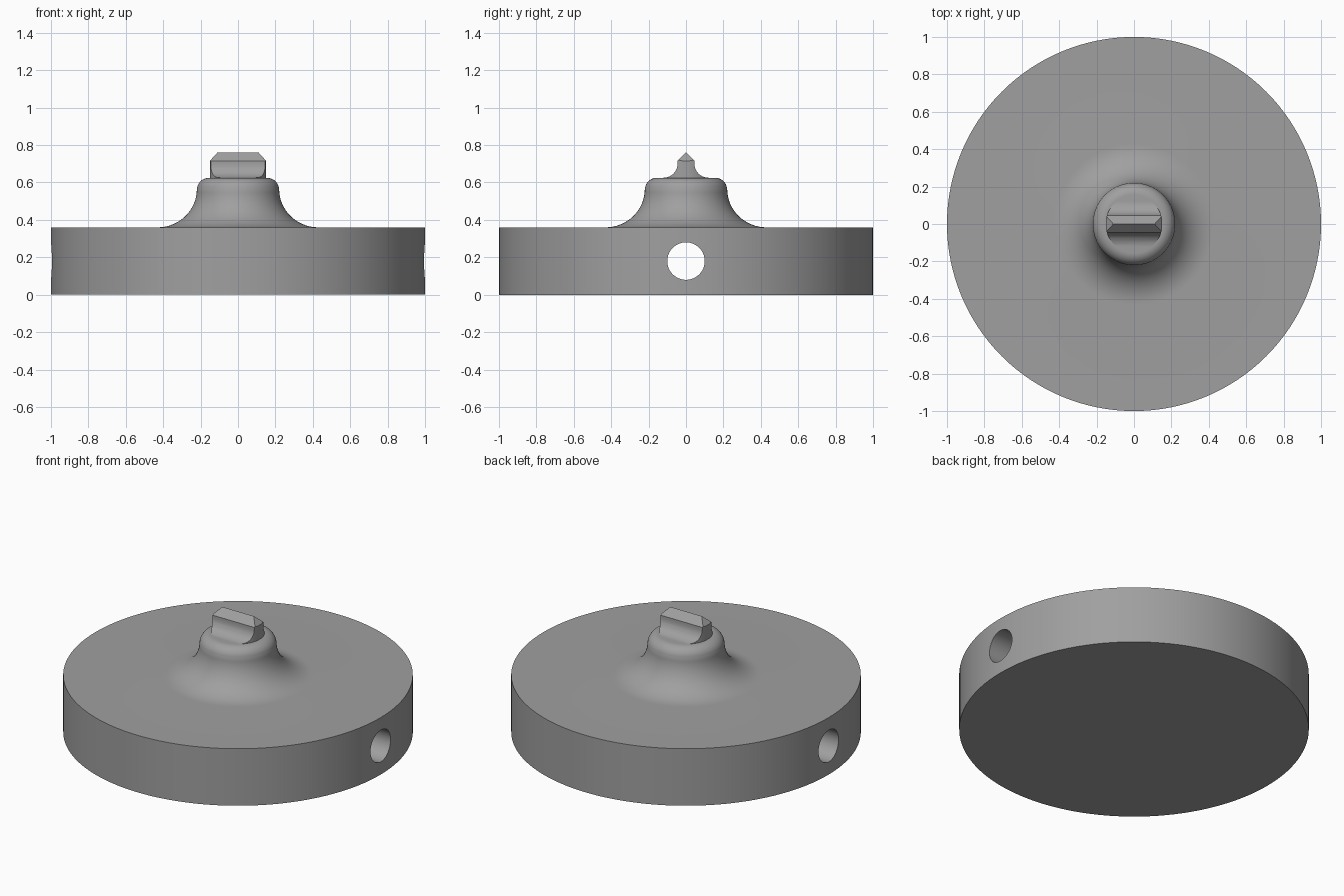
import bpy, bmesh, math

if "Cube" in bpy.data.objects:
    bpy.data.objects.remove(bpy.data.objects["Cube"])

grey = bpy.data.materials.new("mid_grey")
grey.diffuse_color = (0.35, 0.35, 0.35, 1)
grey.use_nodes = True
grey.node_tree.nodes["Principled BSDF"].inputs["Base Color"].default_value = grey.diffuse_color


def arc(cx, cz, rx, rz, a0, a1, n):
    """Points on an elliptic arc, angles in degrees."""
    angles = [math.radians(a0 + (a1 - a0) * i / n) for i in range(n + 1)]
    return [(cx + rx * math.cos(a), cz + rz * math.sin(a)) for a in angles]


def finish(name, bm):
    bmesh.ops.remove_doubles(bm, verts=bm.verts, dist=1e-5)
    bmesh.ops.recalc_face_normals(bm, faces=bm.faces)
    mesh = bpy.data.meshes.new(name)
    bm.to_mesh(mesh)
    bm.free()
    mesh.materials.append(grey)
    obj = bpy.data.objects.new(name, mesh)
    bpy.context.collection.objects.link(obj)
    return obj


def lathe(name, profile, steps=128):
    bm = bmesh.new()
    verts = [bm.verts.new((r, 0, z)) for r, z in profile]
    edges = [bm.edges.new(pair) for pair in zip(verts, verts[1:])]
    bmesh.ops.spin(bm, geom=verts + edges, cent=(0, 0, 0), axis=(0, 0, 1),
                   angle=math.tau, steps=steps)
    return finish(name, bm)


def cylinder(name, radius, depth, z, along_x=False):
    bpy.ops.mesh.primitive_cylinder_add(
        vertices=96, radius=radius, depth=depth, location=(0, 0, z),
        rotation=(0, math.pi / 2 if along_x else 0, 0))
    obj = bpy.context.object
    obj.name = name
    obj.data.materials.append(grey)
    return obj


def cut(obj, cutter, operation):
    mod = obj.modifiers.new("cut", 'BOOLEAN')
    mod.object, mod.operation, mod.solver = cutter, operation, 'EXACT'
    bpy.context.view_layer.objects.active = obj
    bpy.ops.object.modifier_apply(modifier=mod.name)
    bpy.data.objects.remove(cutter)


def smooth(obj):
    bpy.ops.object.select_all(action='DESELECT')
    obj.select_set(True)
    bpy.context.view_layer.objects.active = obj
    bpy.ops.object.shade_smooth_by_angle(angle=math.radians(25))


# Disc with a flared neck and rounded shoulder, drilled sideways
profile = [(0, 0), (1, 0), (1, 0.36)]
profile += arc(0.43, 0.565, 0.21, 0.205, 270, 180, 16)
profile += arc(0.155, 0.56, 0.065, 0.065, 5, 90, 10) + [(0, 0.625)]
disc = lathe("disc_and_neck", profile)
cut(disc, cylinder("hole_cutter", 0.1, 2.4, 0.18, True), 'DIFFERENCE')
smooth(disc)

# Key on top: flared foot, straight sides, hipped ridge
side = [(0.12, 0.61)] + arc(0.12, 0.70, 0.075, 0.075, 270, 180, 10) + [(0.045, 0.715)]
outline = side + [(-y, z) for y, z in reversed(side)]
bm = bmesh.new()
ends = [[bm.verts.new((x, y, z)) for y, z in outline] for x in (-0.151, 0.151)]
ridge = [bm.verts.new((x, 0, 0.76)) for x in (-0.11, 0.11)]
n, k = len(outline), len(side)
for end, tip in zip(ends, ridge):
    bm.faces.new(end)
    bm.faces.new((end[k - 1], end[k], tip))
for i in range(n):
    j = (i + 1) % n
    if i != k - 1:
        bm.faces.new((ends[0][i], ends[0][j], ends[1][j], ends[1][i]))
for i in (k - 1, k):
    bm.faces.new((ends[0][i], ridge[0], ridge[1], ends[1][i]))
key = finish("top_key", bm)
cut(key, cylinder("key_trim", 0.152, 0.4, 0.7), 'INTERSECT')
smooth(key)
